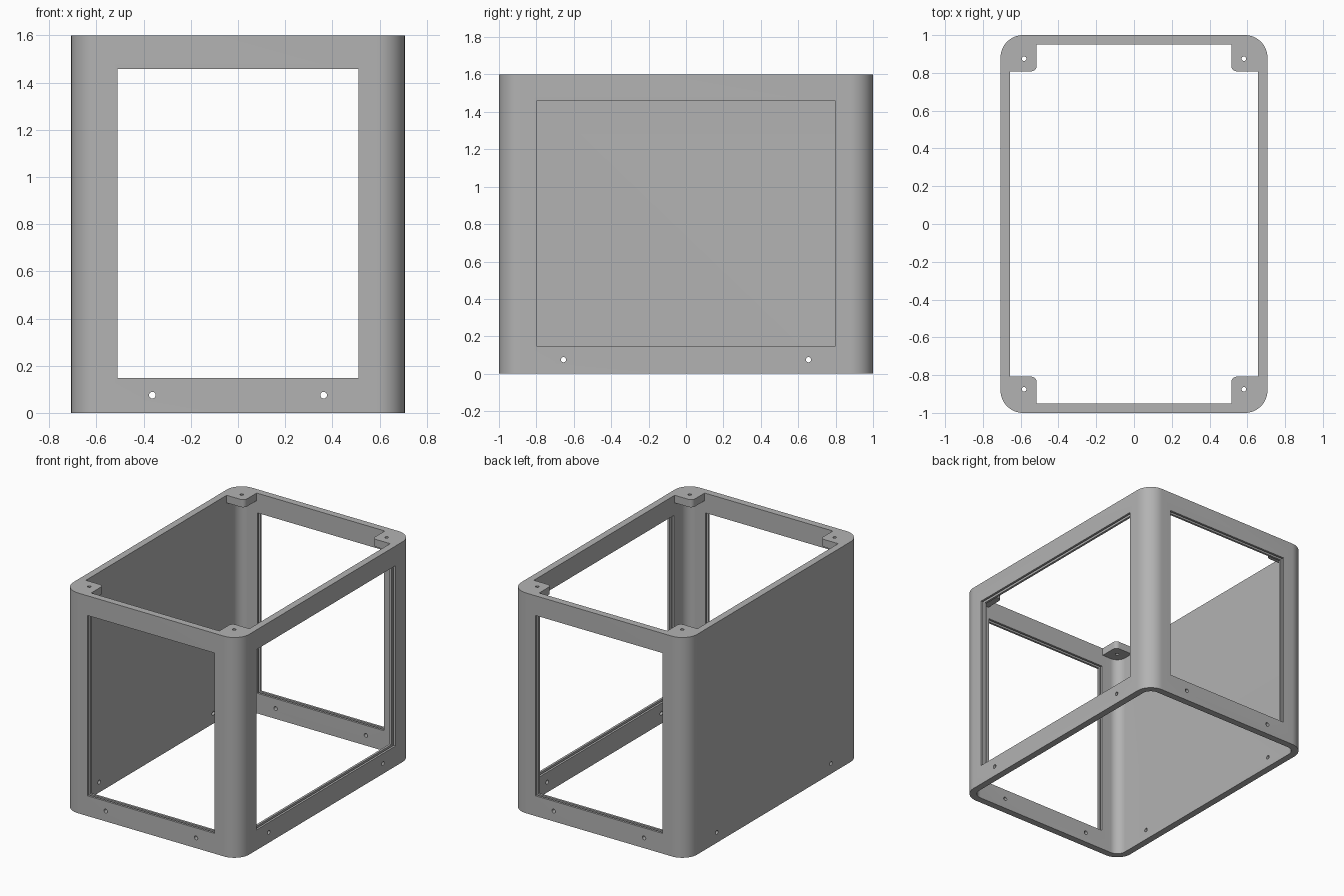
import bpy, bmesh, math
from mathutils import Matrix

cube = bpy.data.objects.get("Cube")
if cube:
    bpy.data.objects.remove(cube, do_unlink=True)

W, D, H, T = 0.707, 1.0, 1.6, 0.05      # half width, half depth, height, wall
WIN_LOW, WIN_HIGH = 0.147, 1.457
GROOVE, GROOVE_WIDTH = 0.02, 0.018
TAB_Z = H - 0.055

grey = bpy.data.materials.new("light grey")
grey.use_nodes = True
colour = (0.45, 0.45, 0.45, 1)
grey.diffuse_color = colour
grey.node_tree.nodes["Principled BSDF"].inputs["Base Color"].default_value = colour


def link(name, bm):
    bmesh.ops.recalc_face_normals(bm, faces=bm.faces)
    mesh = bpy.data.meshes.new(name)
    bm.to_mesh(mesh)
    bm.free()
    mesh.materials.append(grey)
    obj = bpy.data.objects.new(name, mesh)
    bpy.context.collection.objects.link(obj)
    return obj


def prism(name, outline, z0, z1):
    bm = bmesh.new()
    face = bm.faces.new([bm.verts.new((x, y, z0)) for x, y in outline])
    top = bmesh.ops.extrude_face_region(bm, geom=[face])["geom"]
    verts = [v for v in top if isinstance(v, bmesh.types.BMVert)]
    bmesh.ops.translate(bm, verts=verts, vec=(0, 0, z1 - z0))
    return link(name, bm)


def arc(cx, cy, r, a0, a1, n):
    angles = [math.radians(a0 + (a1 - a0) * i / n) for i in range(n + 1)]
    return [(cx + r * math.cos(a), cy + r * math.sin(a)) for a in angles]


def four_way(quarter):
    """Mirror a counter-clockwise corner into a closed outline."""
    left = [(-x, y) for x, y in reversed(quarter)]
    half = quarter + left
    return half + [(x, -y) for x, y in reversed(half)]


def rounded_corner(x, y, r):
    return arc(x - r, y - r, r, 0, 90, 16)


def box(name, centre, size):
    bm = bmesh.new()
    bmesh.ops.create_cube(bm, size=1, matrix=Matrix.Translation(centre) @ Matrix.Diagonal((*size, 1)))
    return link(name, bm)


def drill(name, centre, axis, r, length):
    bm = bmesh.new()
    turn = {"X": Matrix.Rotation(math.pi / 2, 4, "Y"),
            "Y": Matrix.Rotation(math.pi / 2, 4, "X"),
            "Z": Matrix.Identity(4)}[axis]
    bmesh.ops.create_cone(bm, cap_ends=True, segments=24, radius1=r, radius2=r,
                          depth=length, matrix=Matrix.Translation(centre) @ turn)
    return link(name, bm)


def cut(target, cutter):
    cutter.hide_render = True
    mod = target.modifiers.new("cut", "BOOLEAN")
    mod.operation, mod.solver, mod.object = "DIFFERENCE", "EXACT", cutter
    bpy.context.view_layer.objects.active = target
    bpy.ops.object.modifier_apply(modifier=mod.name)
    bpy.data.objects.remove(cutter, do_unlink=True)


# Rounded case, hollowed up to the underside of the corner tabs
case = prism("case_frame", four_way(rounded_corner(W, D, 0.12)), 0, H)
cut(case, prism("cavity", four_way(rounded_corner(W - T, D - T, 0.07)), -0.1, TAB_Z))

# Top opening that leaves a tab in each corner
tab_x, tab_y, r = 0.515, 0.808, 0.03
corner = [(W - T, tab_y)] + arc(tab_x + r, tab_y + r, r, 270, 180, 8) + [(tab_x, D - T)]
cut(case, prism("top_opening", four_way(corner), TAB_Z - 0.05, H + 0.1))

# Windows in front, back and left walls, each with a panel groove around it
mid_z, win_h = (WIN_LOW + WIN_HIGH) / 2, WIN_HIGH - WIN_LOW
win_w, win_d = 1.02, 1.6
for side in (-1, 1):
    y = side * (D - T / 2)
    cut(case, box("window", (0, y, mid_z), (win_w, 3 * T, win_h)))
    cut(case, box("groove", (0, y, mid_z), (win_w + 2 * GROOVE, GROOVE_WIDTH, win_h + 2 * GROOVE)))
x = W - T / 2
cut(case, box("window", (x, 0, mid_z), (3 * T, win_d, win_h)))
cut(case, box("groove", (x, 0, mid_z), (GROOVE_WIDTH, win_d + 2 * GROOVE, win_h + 2 * GROOVE)))

# Screw holes along the bottom and in the tabs
for side in (-1, 1):
    cut(case, drill("hole", (side * 0.363, 0, 0.075), "Y", 0.014, 3))
    cut(case, drill("hole", (0, side * 0.655, 0.075), "X", 0.014, 3))
    for end in (-1, 1):
        cut(case, drill("hole", (side * 0.582, end * 0.875, H), "Z", 0.012, 0.3))

bpy.ops.object.select_all(action="DESELECT")
case.select_set(True)
bpy.context.view_layer.objects.active = case
bpy.ops.object.shade_smooth_by_angle(angle=math.radians(30))
